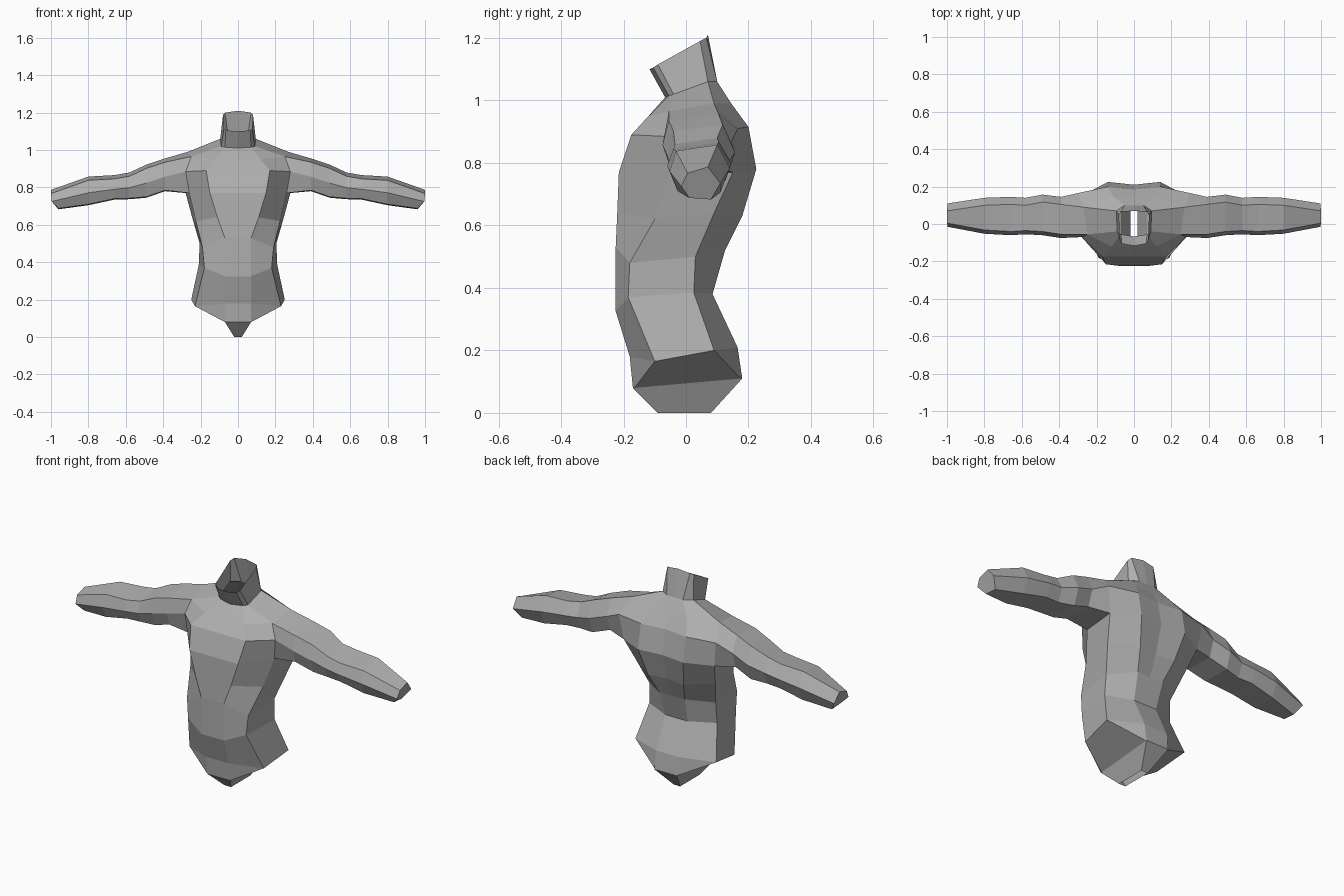
import bpy, bmesh

# Torso rows: front strip, front side, back side, back strip (right half)
ROWS = [
    [(.02, -.09, 0), (.02, -.085, 0), (.02, .075, 0), (.02, .08, 0)],
    [(.07, -.17, .08), (.07, -.165, .08), (.07, .175, .11), (.07, .18, .11)],
    [(.07, -.18, .18), (.23, -.10, .165), (.25, .09, .20), (.07, .165, .21)],
    [(.07, -.225, .325), (.18, -.185, .37), (.21, .025, .385), (.07, .085, .38)],
    [(.07, -.225, .53), (.19, -.18, .48), (.205, .03, .50), (.08, .125, .52)],
    [(.11, -.22, .64), (.225, -.10, .62), (.245, .09, .64), (.11, .18, .63)],
    [(.15, -.215, .77), (.26, -.05, .77), (.28, .15, .77), (.14, .225, .78)],
    [(.17, -.175, .89), (.28, -.07, .885), (.30, .165, .91), (.14, .20, .915)],
    [(.12, -.12, .95), (.25, -.055, .965), (.27, .09, .99), (.11, .145, .99)],
    [(.07, -.055, 1.015), (.09, -.04, 1.02), (.095, .07, 1.06), (.05, .10, 1.06)],
    [(.065, -.105, 1.105), (.075, -.09, 1.115), (.08, .045, 1.19), (.07, .065, 1.20)],
]
# Arm sections: x, front y, back y, bottom z, top z, end slant
ARM = [
    (.39, -.075, .145, .78, .955, 0),
    (.49, -.06, .157, .745, .922, 0),
    (.58, -.055, .14, .737, .88, 0),
    (.66, -.06, .145, .735, .866, 0),
    (.80, -.052, .14, .705, .858, 0),
    (1.0, -.015, .11, .683, .787, .04),
]
ARM_ROWS = (6, 7, 8)

bm = bmesh.new()

# Torso half: loft the rows, leaving the arm hole open
grid = []
for i, row in enumerate(ROWS):
    (_, fy, fz), (_, by, bz) = row[0], row[-1]
    if 5 <= i <= 7:      # spine groove
        by -= .015
    if i >= 9:           # neck bulges slightly at front and back
        fy, fz = fy - .012, fz - .005
    if i == 10:
        by, bz = by + .005, bz + .01
    pts = [(0, fy, fz), *row, (0, by, bz)]
    grid.append([bm.verts.new(p) for p in pts])
for i in range(len(grid) - 1):
    for j in range(5):
        if j == 2 and i in ARM_ROWS[:2]:
            continue
        bm.faces.new((grid[i][j], grid[i][j + 1], grid[i + 1][j + 1], grid[i + 1][j]))

# Arm: hexagonal tube growing from the rim of the arm hole
ring = [grid[r][2] for r in reversed(ARM_ROWS)] + [grid[r][3] for r in ARM_ROWS]
for x, yf, yb, zb, zt, slant in ARM:
    mid = (zb + zt) / 2
    section = [(x, yf + .02, zt - .02), (x - slant * .1, yf, mid - .01),
               (x - slant, yf + .025, zb + .005), (x - slant, yb - .03, zb),
               (x - slant * .1, yb, mid), (x, yb - .04, zt)]
    new = [bm.verts.new(p) for p in section]
    for k in range(6):
        n = (k + 1) % 6
        bm.faces.new((ring[k], ring[n], new[n], new[k]))
    ring = new
bm.faces.new(ring)

bmesh.ops.recalc_face_normals(bm, faces=bm.faces[:])
mesh = bpy.data.meshes.new("torso_with_arms")
bm.to_mesh(mesh)
bm.free()
body = bpy.data.objects.new("torso_with_arms", mesh)
bpy.context.collection.objects.link(body)

# Mid grey surface
grey = bpy.data.materials.new("mid_grey")
grey.diffuse_color = (.43, .43, .43, 1)
mesh.materials.append(grey)

# Left half
mirror = body.modifiers.new("mirror", 'MIRROR')
mirror.use_clip = True
mirror.merge_threshold = .001
